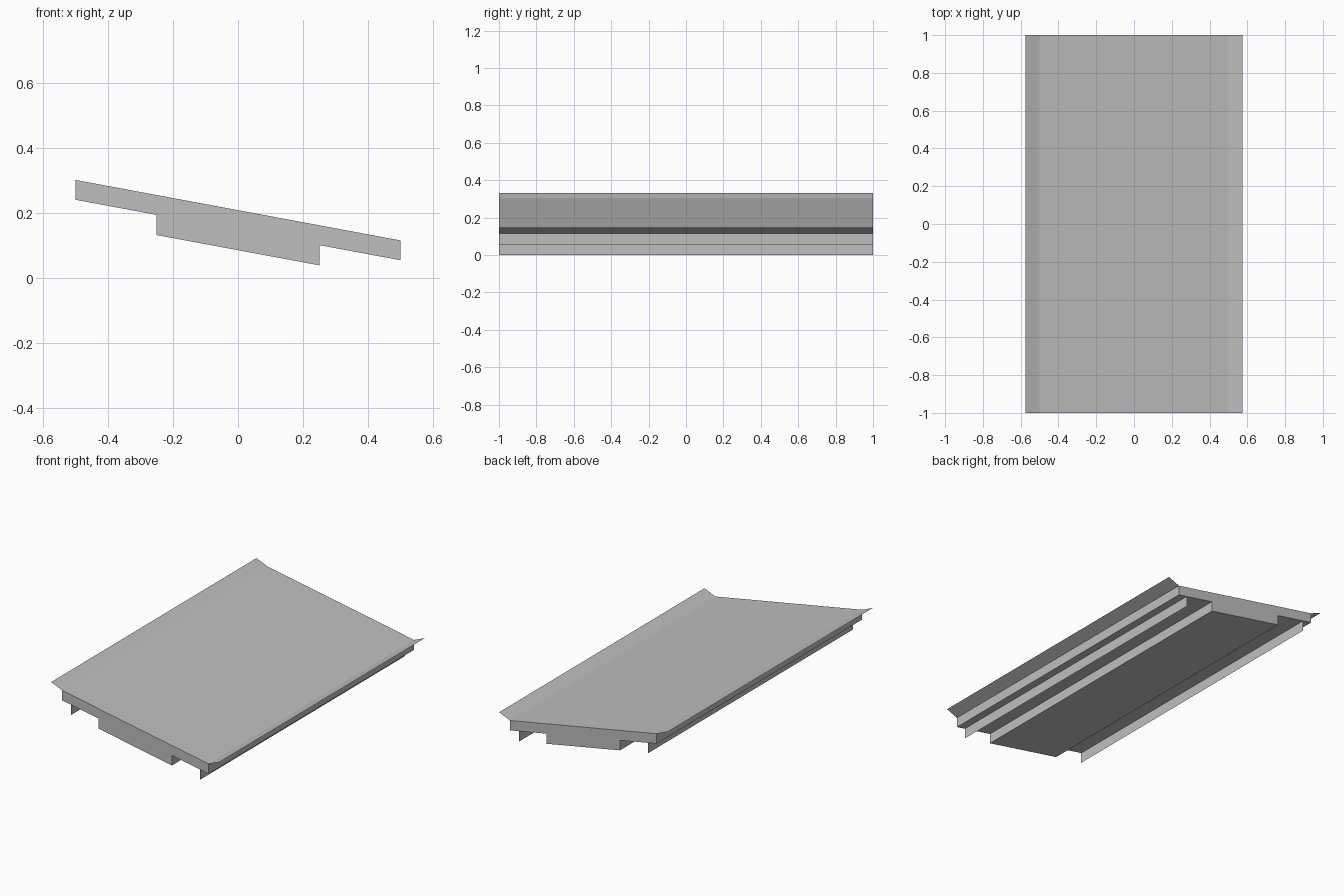
import bpy

cube = bpy.data.objects.get("Cube")
if cube:
    bpy.data.objects.remove(cube, do_unlink=True)

HALF_LENGTH = 1.0
HALF_WIDTH = 0.5
DECK_THICK = 0.061
BLOCK_THICK = 0.123

grey = bpy.data.materials.new("plain grey")
grey.use_nodes = True
colour = (0.52, 0.52, 0.52, 1)
grey.diffuse_color = colour
grey.node_tree.nodes["Principled BSDF"].inputs["Base Color"].default_value = colour


def top(x):
    """Height of the sloping deck surface."""
    return 0.208 - 0.186 * x


def extrude(name, profile, solid):
    """Sweep an x-z profile along y, as a closed solid or an open sheet."""
    n = len(profile)
    verts = [(x, y, z) for y in (-HALF_LENGTH, HALF_LENGTH) for x, z in profile]
    sides = n if solid else n - 1
    faces = [(i, i + n, (i + 1) % n + n, (i + 1) % n) for i in range(sides)]
    if solid:
        faces += [tuple(range(n)), tuple(reversed(range(n, 2 * n)))]
    mesh = bpy.data.meshes.new(name)
    mesh.from_pydata(verts, [], faces)
    mesh.materials.append(grey)
    obj = bpy.data.objects.new(name, mesh)
    bpy.context.collection.objects.link(obj)
    return obj


# Sloping deck with the thicker block under its middle
under = [(-HALF_WIDTH, DECK_THICK), (-0.25, DECK_THICK), (-0.25, BLOCK_THICK),
         (0.25, BLOCK_THICK), (0.25, DECK_THICK), (HALF_WIDTH, DECK_THICK)]
outline = [(x, top(x) - t) for x, t in under]
outline += [(HALF_WIDTH, top(HALF_WIDTH)), (-HALF_WIDTH, top(-HALF_WIDTH))]
extrude("deck", outline, True)

for side, label in ((-1, "right"), (1, "left")):
    # Thin lip flaring up and outward from the deck edge
    x = side * HALF_WIDTH
    lip = [(x, top(x)), (side * 0.574, top(x) + 0.031)]
    extrude(label + "_edge_lip", lip[::-side], False)

    # Thin upright rib hanging below the deck
    x = side * 0.44
    z = top(x) - DECK_THICK
    extrude(label + "_under_rib", [(x, z - 0.065), (x, z)], False)
